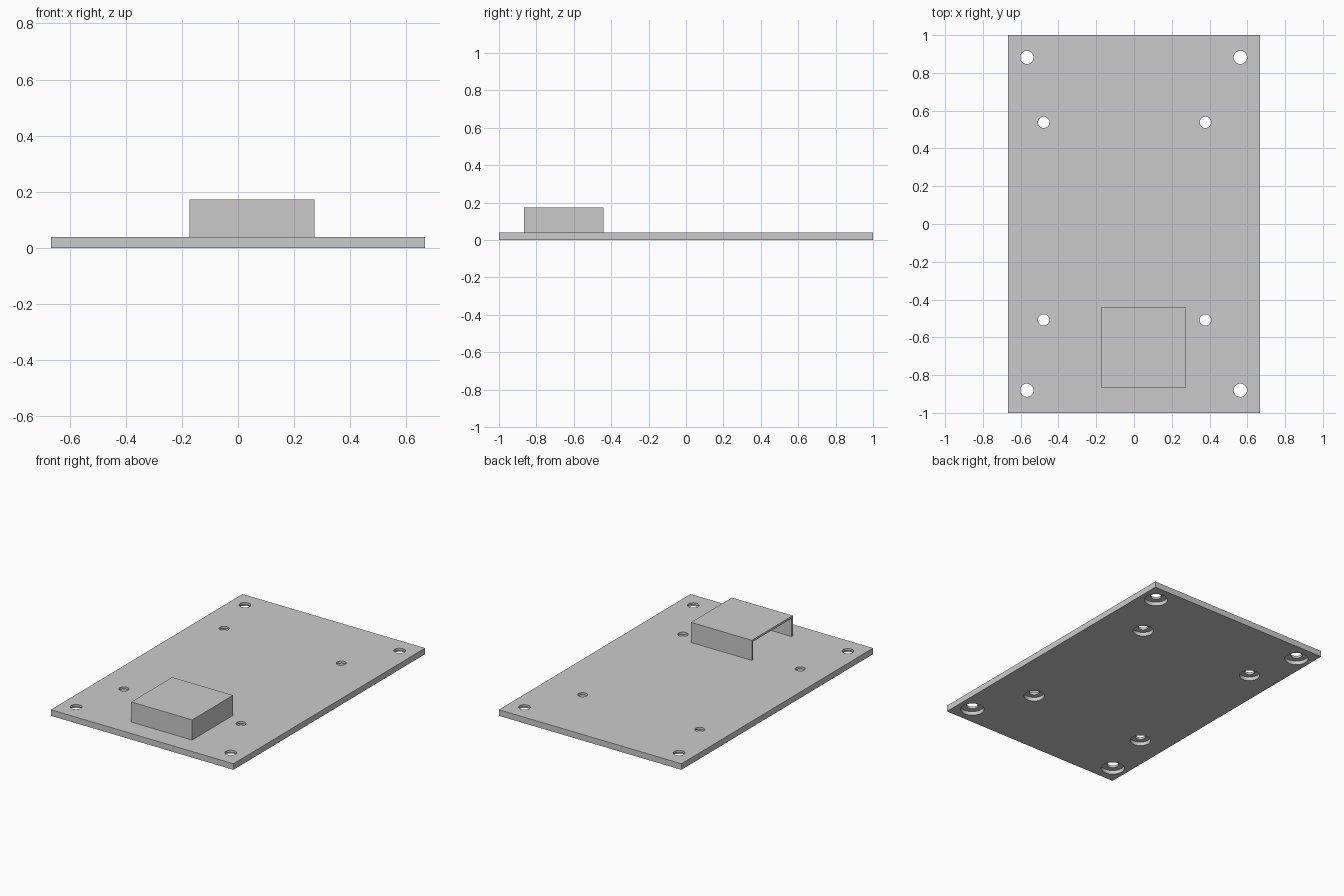
import bpy
import bmesh
from mathutils import Matrix

cube = bpy.data.objects.get("Cube")
if cube:
    bpy.data.objects.remove(cube, do_unlink=True)

grey = bpy.data.materials.new("plain_grey")
grey.use_nodes = True
grey.diffuse_color = (0.6, 0.6, 0.6, 1)
grey.node_tree.nodes["Principled BSDF"].inputs["Base Color"].default_value = (0.6, 0.6, 0.6, 1)

THICK = 0.04   # plate thickness
BORE = 0.025   # depth of the screw head recesses
WALL = 0.0133  # cover wall thickness


def make_object(name, bm):
    mesh = bpy.data.meshes.new(name)
    bm.to_mesh(mesh)
    bm.free()
    mesh.materials.append(grey)
    obj = bpy.data.objects.new(name, mesh)
    bpy.context.collection.objects.link(obj)
    return obj


def add_box(bm, low, high):
    size = [b - a for a, b in zip(low, high)]
    mid = [(a + b) / 2 for a, b in zip(low, high)]
    bmesh.ops.create_cube(bm, size=1, matrix=Matrix.Translation(mid) @ Matrix.Diagonal((*size, 1)))


def box(name, low, high):
    bm = bmesh.new()
    add_box(bm, low, high)
    return make_object(name, bm)


def add_cylinder(bm, x, y, z0, z1, radius):
    bmesh.ops.create_cone(bm, cap_ends=True, segments=48, radius1=radius, radius2=radius,
                          depth=z1 - z0, matrix=Matrix.Translation((x, y, (z0 + z1) / 2)))


def cut(target, cutter):
    # Apply the boolean, then drop the cutter
    cutter.hide_render = True
    mod = target.modifiers.new("cut", 'BOOLEAN')
    mod.operation = 'DIFFERENCE'
    mod.solver = 'EXACT'
    mod.object = cutter
    bpy.context.view_layer.objects.active = target
    bpy.ops.object.modifier_apply(modifier=mod.name)
    bpy.data.objects.remove(cutter, do_unlink=True)


# Base plate
plate = box("base_plate", (-0.667, -1, 0), (0.667, 1, THICK))

# Screw holes: through shafts, then wider head recesses from below
corner = [(x, y, 0.035, 0.072) for x in (-0.567, 0.563) for y in (-0.88, 0.882)]
inner = [(x, y, 0.03, 0.063) for x in (-0.478, 0.378) for y in (-0.508, 0.538)]
shafts, recesses = bmesh.new(), bmesh.new()
for x, y, hole, head in corner + inner:
    add_cylinder(shafts, x, y, -0.05, THICK + 0.05, hole)
    add_cylinder(recesses, x, y, -0.05, BORE, head)
cut(plate, make_object("shaft_cutter", shafts))
cut(plate, make_object("recess_cutter", recesses))

# Hollow cover, open on its -x end and underneath
cover = box("cover", (-0.173, -0.867, THICK), (0.272, -0.44, 0.173))
cut(cover, box("cover_cutter", (-0.3, -0.867 + WALL, 0), (0.272 - WALL, -0.44 - WALL, 0.173 - WALL)))

# Smooth bore walls, sharp edges elsewhere
bpy.ops.object.select_all(action='DESELECT')
plate.select_set(True)
bpy.context.view_layer.objects.active = plate
bpy.ops.object.shade_smooth_by_angle()
